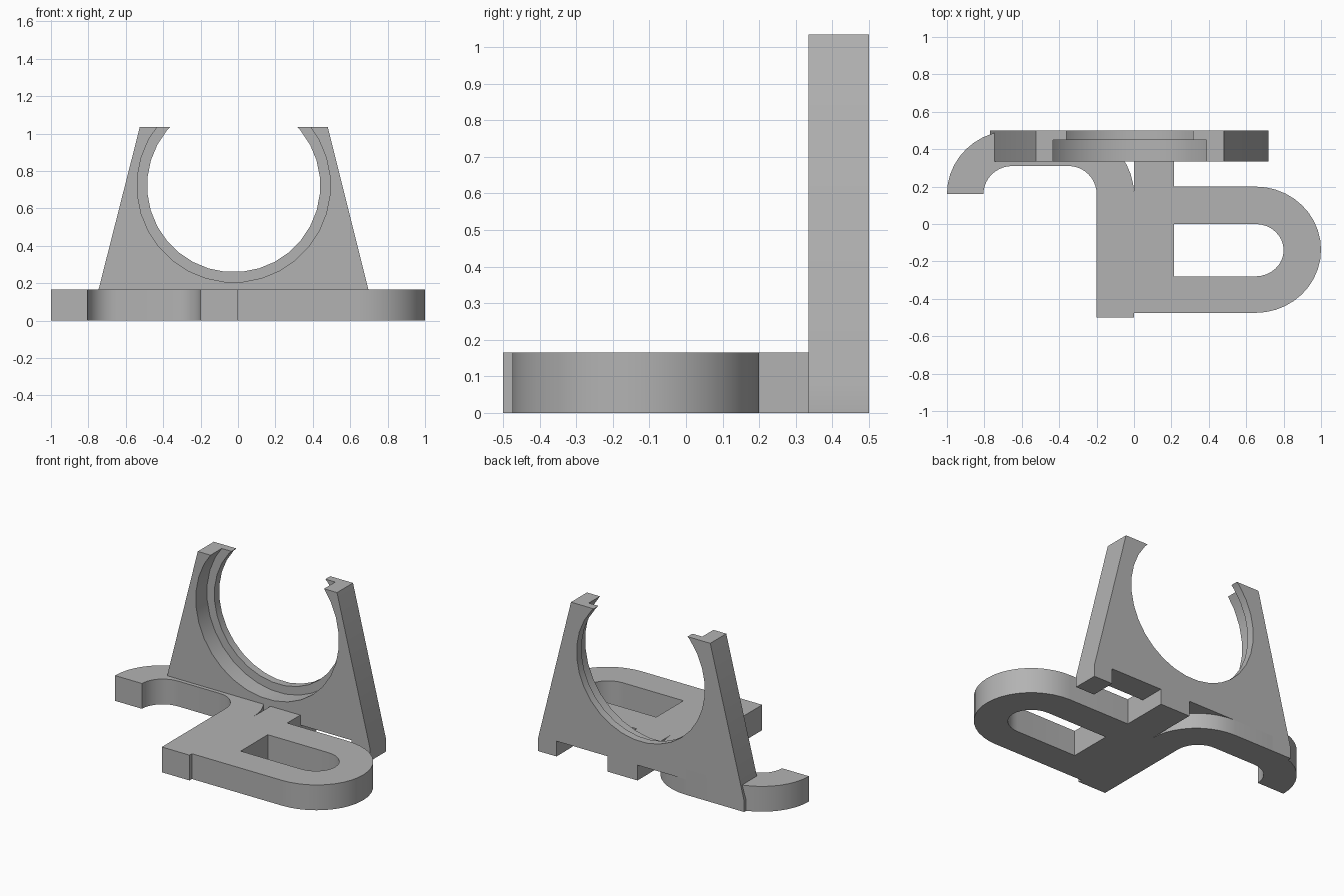
import bpy, bmesh
from math import sin, cos, radians, pi

cube = bpy.data.objects.get("Cube")
if cube:
    bpy.data.objects.remove(cube, do_unlink=True)

grey = bpy.data.materials.new("plain grey")
grey.use_nodes = True
colour = (0.45, 0.45, 0.45, 1)
grey.diffuse_color = colour
grey.node_tree.nodes["Principled BSDF"].inputs["Base Color"].default_value = colour


def arc(cx, cy, rx, ry, start, end, steps=10):
    """Points along an elliptical arc, angles in degrees."""
    angles = [radians(start + (end - start) * i / steps) for i in range(steps + 1)]
    return [(cx + rx * cos(a), cy + ry * sin(a)) for a in angles]


def extrude(name, points, low, high, upright=False):
    """Flat profile pulled along z, or along y when upright."""
    bm = bmesh.new()
    place = (lambda u, v: (u, low, v)) if upright else (lambda u, v: (u, v, low))
    face = bm.faces.new([bm.verts.new(place(u, v)) for u, v in points])
    result = bmesh.ops.extrude_face_region(bm, geom=[face])
    top = [g for g in result["geom"] if isinstance(g, bmesh.types.BMVert)]
    depth = high - low
    bmesh.ops.translate(bm, verts=top, vec=(0, depth, 0) if upright else (0, 0, depth))
    bmesh.ops.recalc_face_normals(bm, faces=bm.faces)
    mesh = bpy.data.meshes.new(name)
    bm.to_mesh(mesh)
    bm.free()
    mesh.materials.append(grey)
    obj = bpy.data.objects.new(name, mesh)
    bpy.context.collection.objects.link(obj)
    return obj


def select(obj):
    bpy.ops.object.select_all(action="DESELECT")
    obj.select_set(True)
    bpy.context.view_layer.objects.active = obj


def cut(target, cutter):
    cutter.hide_render = True
    mod = target.modifiers.new("cut", "BOOLEAN")
    mod.operation = "DIFFERENCE"
    mod.solver = "EXACT"
    mod.object = cutter
    select(target)
    bpy.ops.object.modifier_apply(modifier=mod.name)
    bpy.data.objects.remove(cutter, do_unlink=True)


# Flat base: hooked arm on the left, rounded loop on the right
THICK = 0.165
outline = [(-0.2, -0.5), (0, -0.5), (0, -0.475)]
outline += arc(0.65, -0.1375, 0.35, 0.3375, -90, 90, 20)
outline += [(0.215, 0.2), (0.215, 0.5), (0, 0.5)]
outline += arc(-0.35, 0.16, 0.35, 0.34, 0, 90)
outline += arc(-0.65, 0.16, 0.35, 0.34, 90, 180)
outline += arc(-0.65, 0.16, 0.155, 0.15, 180, 90)
outline += arc(-0.35, 0.16, 0.15, 0.15, 90, 0)
base = extrude("base", outline, 0, THICK)

window = [(0.215, -0.28)] + arc(0.65, -0.14, 0.15, 0.14, -90, 90, 16) + [(0.215, 0)]
cut(base, extrude("window_cutter", window, -0.1, 0.3))

# Upright holder plate, tapered, raised between its two feet
plate = [(-0.77, 0), (-0.63, 0), (-0.63, 0.1), (0.585, 0.1), (0.585, 0), (0.72, 0),
         (0.72, 0.075), (0.48, 1.035), (-0.525, 1.035), (-0.77, 0.07)]
holder = extrude("holder_plate", plate, 0.335, 0.5, upright=True)

# Stepped round opening, wider at the front
SIDES = 32
half = 180 / SIDES
for name, radius, low, high in (("bore_cutter", 0.463, 0.2, 0.6),
                                ("recess_cutter", 0.517, 0.2, 0.45)):
    ring = arc(-0.023, 0.722, radius, radius, half, 360 + half, SIDES)[:-1]
    cut(holder, extrude(name, ring, low, high, upright=True))

for obj in (base, holder):
    select(obj)
    bpy.ops.object.shade_smooth_by_angle(angle=radians(30))
